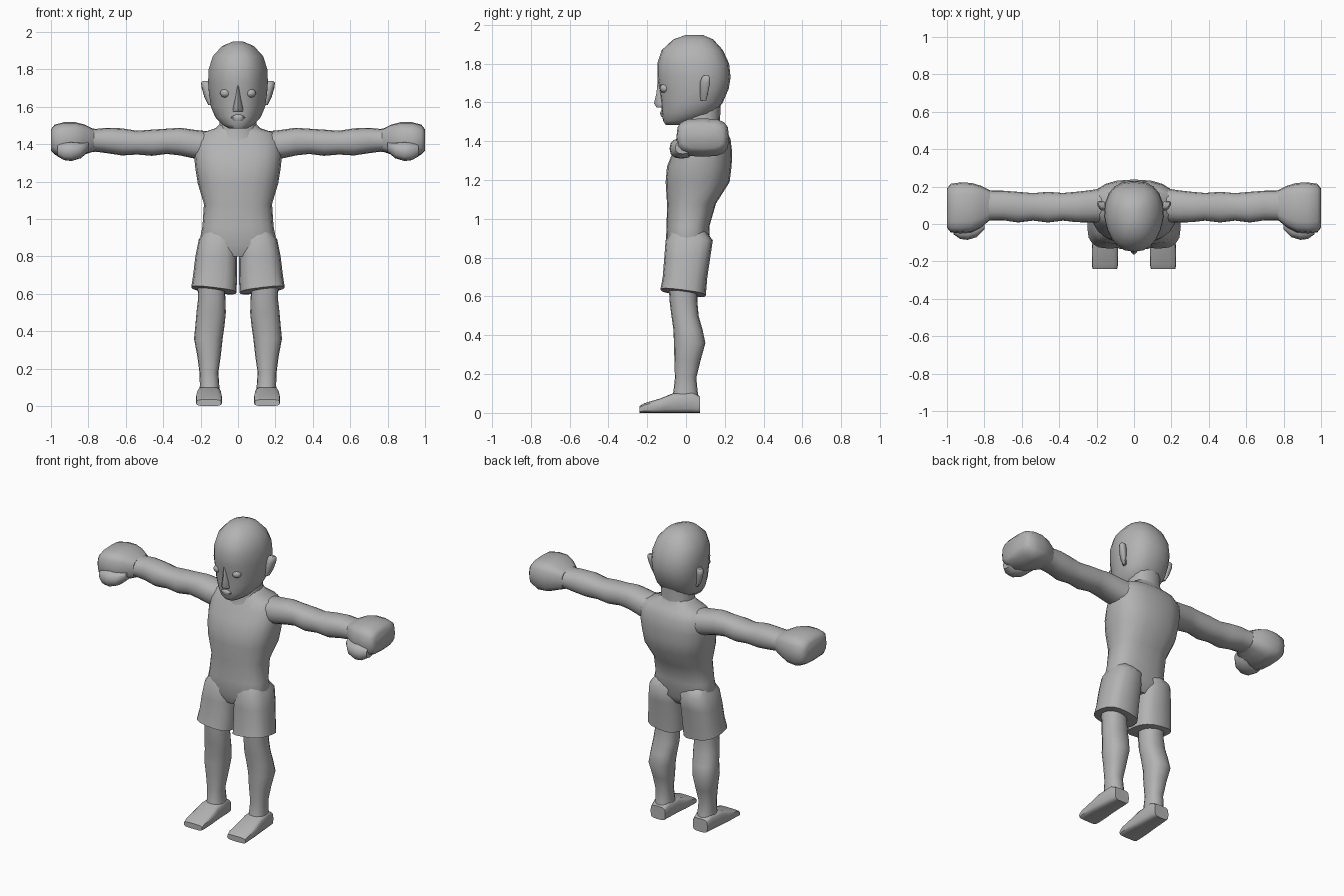
import bpy, bmesh, math
from mathutils import Vector, Matrix

grey = bpy.data.materials.new("plain grey")
grey.diffuse_color = (0.45, 0.45, 0.45, 1)


def finish(name, bm, mirror, angle):
    bmesh.ops.recalc_face_normals(bm, faces=bm.faces)
    me = bpy.data.meshes.new(name)
    bm.to_mesh(me)
    bm.free()
    ob = bpy.data.objects.new(name, me)
    bpy.context.collection.objects.link(ob)
    me.materials.append(grey)
    if mirror:
        ob.modifiers.new("mirror", 'MIRROR')
    bpy.ops.object.select_all(action='DESELECT')
    ob.select_set(True)
    bpy.context.view_layer.objects.active = ob
    bpy.ops.object.shade_smooth_by_angle(angle=math.radians(angle))
    return ob


def loft(name, axis, rings, p=2.3, n=16, mirror=False, taper=0.0, tweak=None, angle=50):
    """Rings are (t, u0, u1, v0, v1): position on the axis and the section's two ranges."""
    bm = bmesh.new()
    loops = []
    for t, u0, u1, v0, v1 in rings:
        loop = []
        for i in range(n):
            a = 2 * math.pi * i / n
            c, s = math.cos(a), math.sin(a)
            c = math.copysign(abs(c) ** (2 / p), c)
            s = math.copysign(abs(s) ** (2 / p), s)
            c *= 1 + taper * min(s, 0)          # narrower toward low v
            u, v = (u0 + u1 + c * (u1 - u0)) / 2, (v0 + v1 + s * (v1 - v0)) / 2
            co = {'z': (u, v, t), 'x': (t, u, v), 'y': (u, t, v)}[axis]
            loop.append(bm.verts.new(co))
        loops.append(loop)
    for a, b in zip(loops, loops[1:]):
        for i in range(n):
            j = (i + 1) % n
            bm.faces.new((a[i], a[j], b[j], b[i]))
    bm.faces.new(loops[0])
    bm.faces.new(loops[-1])
    if tweak:
        for v in bm.verts:
            tweak(v.co)
    return finish(name, bm, mirror, angle)


def sym(rows):
    return [(z, -w, w, y0, y1) for z, w, y0, y1 in rows]


def ball(name, loc, size, rot=0.0, mirror=True):
    bm = bmesh.new()
    m = Matrix.Translation(loc) @ Matrix.Rotation(rot, 4, 'Z') @ Matrix.Diagonal((*size, 1))
    bmesh.ops.create_uvsphere(bm, u_segments=12, v_segments=8, radius=1, matrix=m)
    return finish(name, bm, mirror, 60)


# torso, from the hips to the base of the neck
loft("torso", 'z', sym([
    (0.80, .17, -.08, .08), (0.86, .21, -.105, .125), (0.96, .19, -.10, .12),
    (1.08, .182, -.098, .155), (1.19, .215, -.105, .225), (1.27, .228, -.098, .235),
    (1.34, .235, -.07, .238), (1.41, .232, -.035, .23), (1.46, .20, -.01, .205),
    (1.485, .12, 0, .18), (1.52, .085, .01, .17)]), p=2.5, n=20)

# neck and head
loft("neck", 'z', sym([(1.42, .12, -.03, .18), (1.50, .10, -.01, .175),
                       (1.62, .10, -.03, .18)]))
loft("head", 'z', sym([
    (1.485, .05, -.105, -.01), (1.505, .085, -.118, .06), (1.545, .122, -.125, .15),
    (1.60, .145, -.128, .19), (1.67, .155, -.137, .22), (1.73, .16, -.148, .23),
    (1.80, .157, -.148, .222), (1.87, .135, -.125, .19), (1.925, .085, -.065, .14),
    (1.948, .03, .0, .085)]), p=2.5, n=20, taper=0.2)

# face
loft("nose", 'z', sym([(1.715, .010, -.146, -.11), (1.65, .014, -.152, -.11),
                       (1.595, .026, -.165, -.10), (1.575, .028, -.152, -.10)]),
     p=2, n=8, taper=0.4)
loft("lips", 'z', sym([(1.56, .02, -.128, -.08), (1.545, .045, -.136, -.08),
                       (1.525, .03, -.128, -.08)]), p=2, n=10)
ball("eyes", (.067, -.108, 1.673), (.029, .027, .024))
loft("ears", 'z', [(1.61, .142, .160, .075, .105), (1.65, .145, .180, .07, .115),
                   (1.70, .148, .193, .07, .125), (1.728, .150, .196, .08, .125),
                   (1.738, .160, .188, .09, .118)],
     p=2.5, n=10, mirror=True,
     tweak=lambda c: setattr(c, 'x', c.x + (c.y - .1) * .3))


# shorts legs, with a hem lower at the back and the inside
def hem(c):
    if c.z < 0.63:
        c.z += (c.x - .13) * .12 - c.y * .13


loft("shorts_legs", 'z', [
    (0.95, .03, .17, -.07, .09), (0.89, .004, .21, -.105, .138), (0.80, .004, .228, -.112, .125),
    (0.70, .005, .24, -.12, .11), (0.618, .008, .25, -.132, .102), (0.615, .035, .228, -.105, .08)],
     p=2.7, mirror=True, tweak=hem)

# bare lower legs
loft("lower_legs", 'z', [
    (0.68, .07, .22, -.09, .06), (0.58, .068, .213, -.085, .058), (0.50, .065, .222, -.075, .065),
    (0.43, .072, .228, -.065, .085), (0.36, .082, .235, -.062, .10), (0.27, .092, .218, -.06, .075),
    (0.18, .105, .206, -.057, .053), (0.11, .10, .204, -.065, .06), (0.05, .095, .21, -.08, .07)],
     mirror=True)

# feet
loft("feet", 'y', [
    (-.24, .09, .222, 0, .035), (-.215, .085, .225, 0, .05), (-.13, .085, .225, 0, .075),
    (-.07, .09, .22, 0, .10), (.03, .094, .212, 0, .11), (.072, .10, .205, 0, .085)],
     p=4, mirror=True, angle=40)

# arms
loft("arms", 'x', [
    (.17, .01, .19, 1.31, 1.47), (.24, .008, .18, 1.325, 1.478), (.31, .01, .172, 1.34, 1.488),
    (.38, .018, .166, 1.348, 1.483), (.46, .008, .172, 1.338, 1.478), (.54, .018, .165, 1.345, 1.472),
    (.62, .008, .172, 1.34, 1.485), (.70, .02, .178, 1.352, 1.488), (.76, .02, .178, 1.36, 1.482),
    (.83, .01, .19, 1.355, 1.49)], mirror=True)

# clenched hands with a thumb on the front
loft("fists", 'x', [
    (.77, .02, .18, 1.362, 1.48), (.82, -.02, .205, 1.345, 1.505), (.87, -.045, .22, 1.325, 1.518),
    (.93, -.05, .222, 1.32, 1.518), (.98, -.045, .215, 1.345, 1.505), (1.0, -.02, .19, 1.365, 1.48)],
     p=3.2, mirror=True)
loft("thumbs", 'x', [
    (.80, -.03, .06, 1.36, 1.41), (.84, -.07, .05, 1.325, 1.41), (.89, -.085, .04, 1.31, 1.415),
    (.93, -.08, .03, 1.315, 1.41), (.965, -.055, .02, 1.335, 1.40)], p=2.5, n=12, mirror=True)
